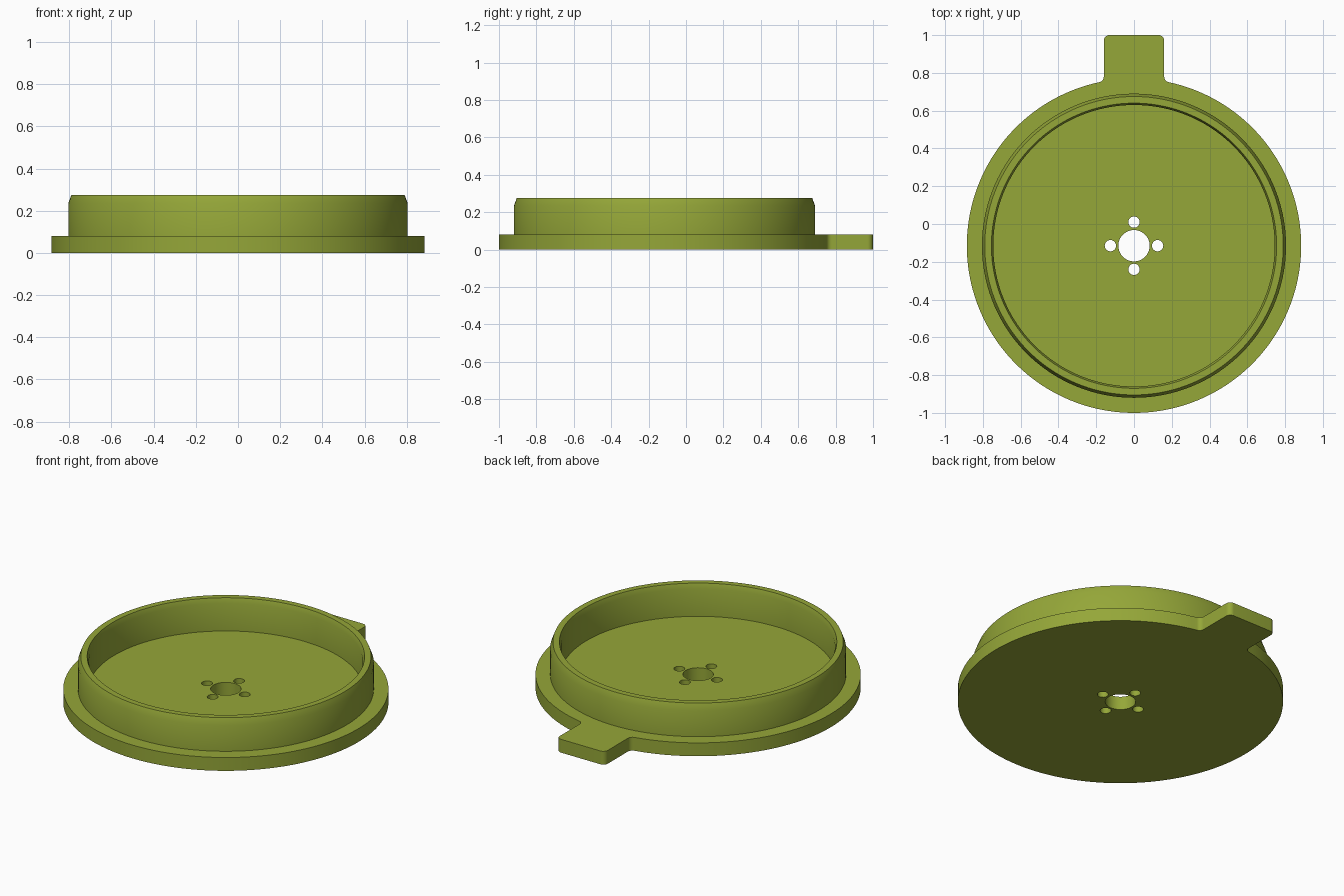
import bpy, bmesh, math
from math import sin, cos, pi

if "Cube" in bpy.data.objects:
    bpy.data.objects.remove(bpy.data.objects["Cube"])

CY = -0.115            # centre of the round body
R, BASE_H = 0.885, 0.08
TAB_W, TAB_Y, FIL = 0.16, 1.115, 0.03   # half width, far end from body centre, fillet

olive = bpy.data.materials.new("olive_green")
olive.diffuse_color = (0.30, 0.385, 0.04, 1)
olive.use_nodes = True
olive.node_tree.nodes["Principled BSDF"].inputs["Base Color"].default_value = olive.diffuse_color


def arc(cx, cy, r, a0, a1, n):
    return [(cx + r * cos(a0 + (a1 - a0) * i / n),
             cy + r * sin(a0 + (a1 - a0) * i / n)) for i in range(n + 1)]


def circle(cx, cy, r, n):
    return arc(cx, cy, r, 0, 2 * pi, n)[:-1]


def finish(obj):
    obj.data.materials.clear()
    obj.data.materials.append(olive)
    obj.location.y = CY
    bpy.ops.object.select_all(action='DESELECT')
    obj.select_set(True)
    bpy.context.view_layer.objects.active = obj
    bpy.ops.object.shade_smooth_by_angle(angle=math.radians(30))


# Base plate outline: right half from tab end round to the front, then mirrored
fx = TAB_W + FIL
fy = math.sqrt((R + FIL) ** 2 - fx ** 2)
a = math.atan2(fy, fx)
half = arc(TAB_W - FIL, TAB_Y - FIL, FIL, pi / 2, 0, 8)
half += arc(fx, fy, FIL, pi, pi + a, 8)
half += arc(0, 0, R, a, -pi / 2, 90)[1:]
outline = half + [(-x, y) for x, y in reversed(half[:-1])]

# Centre bore and four screw holes
loops = [outline, circle(0, 0, 0.083, 48)]
loops += [circle(0.125 * cos(k * pi / 2), 0.125 * sin(k * pi / 2), 0.03, 24) for k in range(4)]

curve = bpy.data.curves.new("base_outline", 'CURVE')
curve.dimensions = '2D'
curve.fill_mode = 'BOTH'
curve.extrude = BASE_H / 2
for pts in loops:
    s = curve.splines.new('POLY')
    s.points.add(len(pts) - 1)
    for p, (x, y) in zip(s.points, pts):
        p.co = (x, y, 0, 1)
    s.use_cyclic_u = True
tmp = bpy.data.objects.new("base_outline", curve)
bpy.context.collection.objects.link(tmp)
bpy.context.view_layer.update()
mesh = bpy.data.meshes.new_from_object(tmp.evaluated_get(bpy.context.evaluated_depsgraph_get()))
bpy.data.objects.remove(tmp)

bm = bmesh.new()
bm.from_mesh(mesh)
bmesh.ops.remove_doubles(bm, verts=bm.verts, dist=1e-5)
bmesh.ops.translate(bm, verts=bm.verts, vec=(0, 0, BASE_H / 2))
bmesh.ops.recalc_face_normals(bm, faces=bm.faces)
bm.to_mesh(mesh)
bm.free()
base = bpy.data.objects.new("base_plate_with_tab", mesh)
bpy.context.collection.objects.link(base)
finish(base)

# Raised ring wall with chamfered rim, turned round the axis
profile = [(0.805, BASE_H), (0.805, 0.235), (0.79, 0.275),
           (0.755, 0.275), (0.745, 0.245), (0.745, BASE_H)]
bm = bmesh.new()
vs = [bm.verts.new((r, 0, z)) for r, z in profile]
es = [bm.edges.new(e) for e in zip(vs, vs[1:])]
bmesh.ops.spin(bm, geom=vs + es, axis=(0, 0, 1), cent=(0, 0, 0),
               angle=2 * pi, steps=180, use_merge=False)
bmesh.ops.remove_doubles(bm, verts=bm.verts, dist=1e-5)
bmesh.ops.recalc_face_normals(bm, faces=bm.faces)
# Open underneath, so make sure the outer side faces outward
if sum(f.normal.z * f.calc_area() for f in bm.faces) < 0:
    bmesh.ops.reverse_faces(bm, faces=bm.faces)
mesh = bpy.data.meshes.new("ring_wall")
bm.to_mesh(mesh)
bm.free()
wall = bpy.data.objects.new("ring_wall", mesh)
bpy.context.collection.objects.link(wall)
finish(wall)
